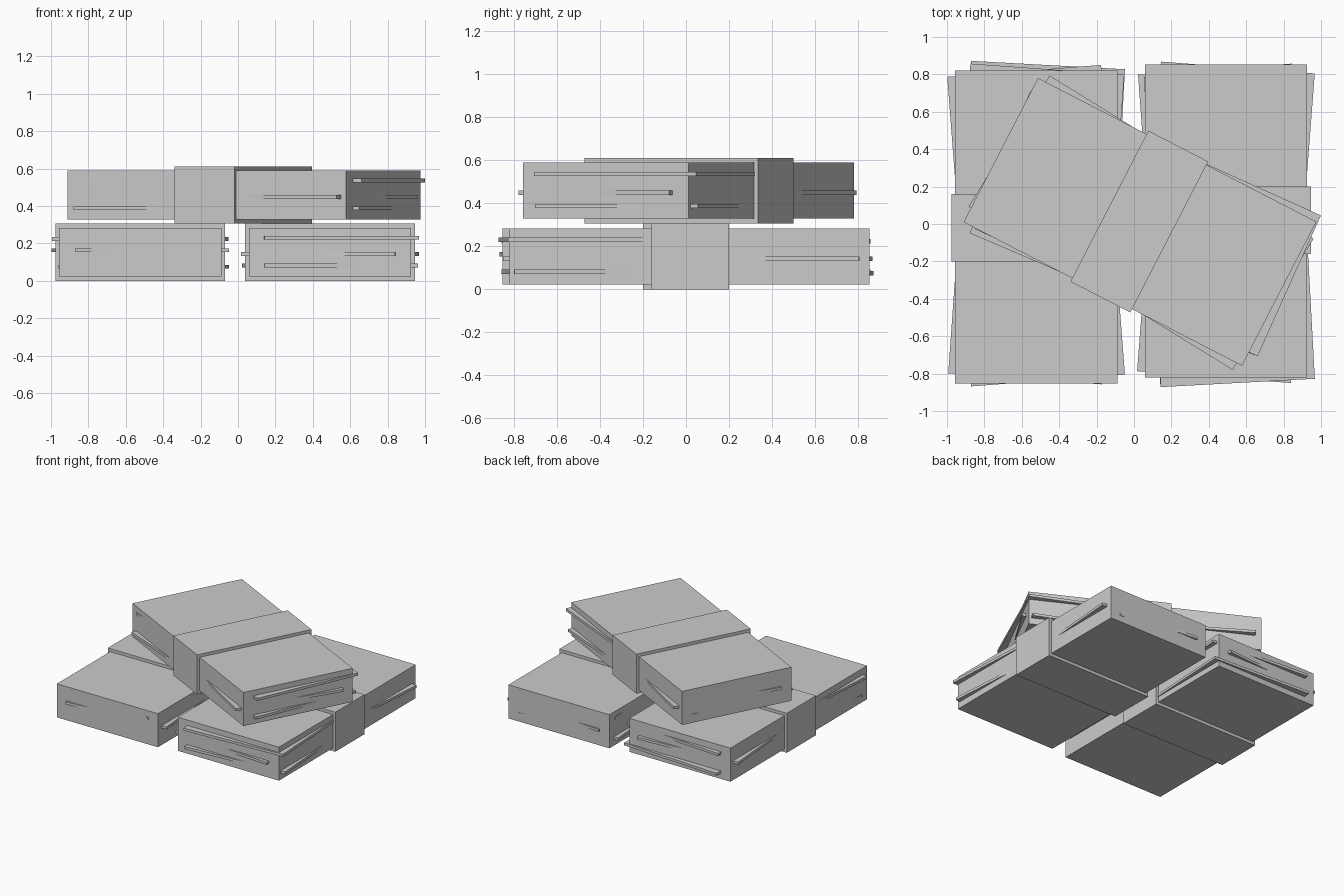
import bpy
from math import radians
from mathutils import Matrix, Vector

old = bpy.data.objects.get("Cube")
if old:
    bpy.data.objects.remove(old, do_unlink=True)

GREY = (0.6, 0.6, 0.6, 1)
paper = bpy.data.materials.new("paper_grey")
paper.use_nodes = True
paper.diffuse_color = GREY
paper.node_tree.nodes["Principled BSDF"].inputs["Base Color"].default_value = GREY


def box(name, frame, size, loc=(0, 0, 0), turn=0):
    """Box placed in the local frame of its bundle."""
    bpy.ops.mesh.primitive_cube_add(size=1)
    ob = bpy.context.object
    ob.name = ob.data.name = name
    ob.data.transform(Matrix.Diagonal((*size, 1)))
    ob.matrix_world = (frame @ Matrix.Translation(Vector(loc))
                       @ Matrix.Rotation(radians(turn), 4, "Z"))
    ob.data.materials.append(paper)


def bundle(name, frame):
    # Main stack and the wrapper around its middle
    box(name + "_stack", frame, (0.867, 1.675, 0.26), (0, -0.004, 0))
    box(name + "_band", frame, (0.908, 0.36, 0.306))
    # Slightly turned sheets that stick out of the stack
    sheets = [("upper", (0.0175, -0.041, 0.078), 3.1),
              ("middle", (-0.001, -0.011, -0.01), -4.4),
              ("lower", (0, -0.02, -0.071), 4.1)]
    for label, loc, turn in sheets:
        box(f"{name}_{label}_sheet", frame, (0.825, 1.66, 0.02), loc, turn)


# Two bundles side by side, one of them upside down, and one laid across the top
bundle("left_bundle", Matrix.Translation((0.4925, 0.02, 0.153)))
bundle("right_bundle", Matrix.Translation((-0.5225, -0.02, 0.153))
       @ Matrix.Rotation(radians(180), 4, "X"))
bundle("top_bundle", Matrix.Translation((0.0285, 0.013, 0.459))
       @ Matrix.Rotation(radians(62.7), 4, "Z"))
